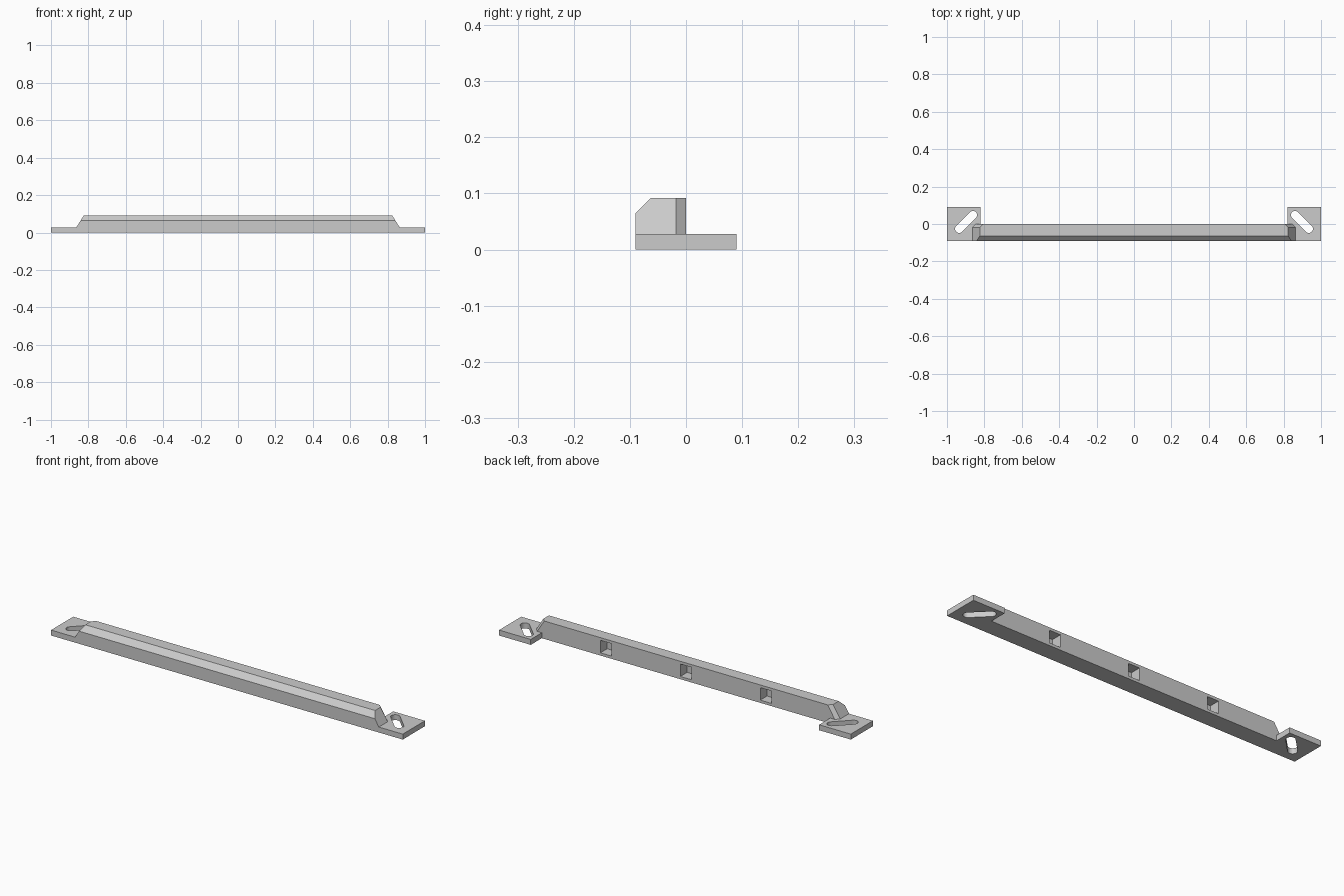
import bpy, bmesh, math
from mathutils import Matrix, Vector

cube = bpy.data.objects.get("Cube")
if cube:
    bpy.data.objects.remove(cube, do_unlink=True)

grey = bpy.data.materials.new("plain grey")
grey.use_nodes = True
grey.diffuse_color = (0.6, 0.6, 0.6, 1)
grey.node_tree.nodes["Principled BSDF"].inputs["Base Color"].default_value = (0.6, 0.6, 0.6, 1)


def make_object(name, bm):
    bmesh.ops.recalc_face_normals(bm, faces=bm.faces)
    mesh = bpy.data.meshes.new(name)
    bm.to_mesh(mesh)
    bm.free()
    mesh.materials.append(grey)
    obj = bpy.data.objects.new(name, mesh)
    bpy.context.collection.objects.link(obj)
    return obj


def prism(points, offset):
    """Extrude a closed outline along an offset."""
    bm = bmesh.new()
    face = bm.faces.new([bm.verts.new(p) for p in points])
    out = bmesh.ops.extrude_face_region(bm, geom=[face], use_keep_orig=True)
    moved = [v for v in out["geom"] if isinstance(v, bmesh.types.BMVert)]
    bmesh.ops.translate(bm, verts=moved, vec=offset)
    return bm


def box(name, low, high):
    (x0, y0, z0), (x1, y1, z1) = low, high
    outline = [(x0, y0, z0), (x1, y0, z0), (x1, y1, z0), (x0, y1, z0)]
    return make_object(name, prism(outline, (0, 0, z1 - z0)))


def combine(target, other, operation):
    """Merge or cut with another object, then discard it."""
    other.hide_render = True
    mod = target.modifiers.new(operation.lower(), "BOOLEAN")
    mod.operation, mod.solver, mod.object = operation, "EXACT", other
    bpy.context.view_layer.objects.active = target
    bpy.ops.object.modifier_apply(modifier=mod.name)
    bpy.data.objects.remove(other, do_unlink=True)


def slice_off(bm, point, normal):
    """Remove everything on the side the normal points to and cap the cut."""
    geom = bm.verts[:] + bm.edges[:] + bm.faces[:]
    cut = bmesh.ops.bisect_plane(bm, geom=geom, plane_co=point, plane_no=normal.normalized(),
                                 clear_outer=True)
    bmesh.ops.holes_fill(bm, edges=[e for e in cut["geom_cut"] if isinstance(e, bmesh.types.BMEdge)])


BASE, TOP, HALF = 0.028, 0.092, 0.09

# Long bar with a chamfered front edge, sloping ends and trimmed back corners
section = [(-HALF, 0), (0, 0), (0, TOP), (-0.063, TOP), (-HALF, 0.065)]
bar_mesh = prism([(-0.95, y, z) for y, z in section], (1.9, 0, 0))
for side in (-1, 1):
    slope = Vector((side * 0.04, 0, BASE - TOP))
    corner = Vector((side * 0.824, -0.018, TOP))
    slice_off(bar_mesh, corner, slope.cross((0, side, 0)))
    slice_off(bar_mesh, corner, slope.cross((-side * 0.018, 0.018, 0)) * side)
rail = make_object("mounting_rail", bar_mesh)

# End plates with diagonal rounded slots
for side in (-1, 1):
    xs = sorted((side * 0.82, side))
    plate = box("end_plate", (xs[0], -HALF, 0), (xs[1], HALF, BASE))
    combine(rail, plate, "UNION")
    outline = []
    for i in range(26):
        end = 1 if i < 13 else -1
        angle = math.radians(-90 + 15 * (i if i < 13 else i - 1))
        outline.append(Vector((end * 0.052 + 0.022 * math.cos(angle), 0.022 * math.sin(angle), -0.05)))
    turn = Matrix.Rotation(-side * math.pi / 4, 3, "Z")
    centre = Vector((side * 0.898, 0.011, 0))
    slot = make_object("slot_cutter", prism([turn @ p + centre for p in outline], (0, 0, 0.15)))
    combine(rail, slot, "DIFFERENCE")

# Square pockets along the back
for x in (-0.4545, 0, 0.4545):
    pocket = box("pocket_cutter", (x - 0.032, -0.055, 0.014), (x + 0.032, 0.05, 0.078))
    combine(rail, pocket, "DIFFERENCE")
